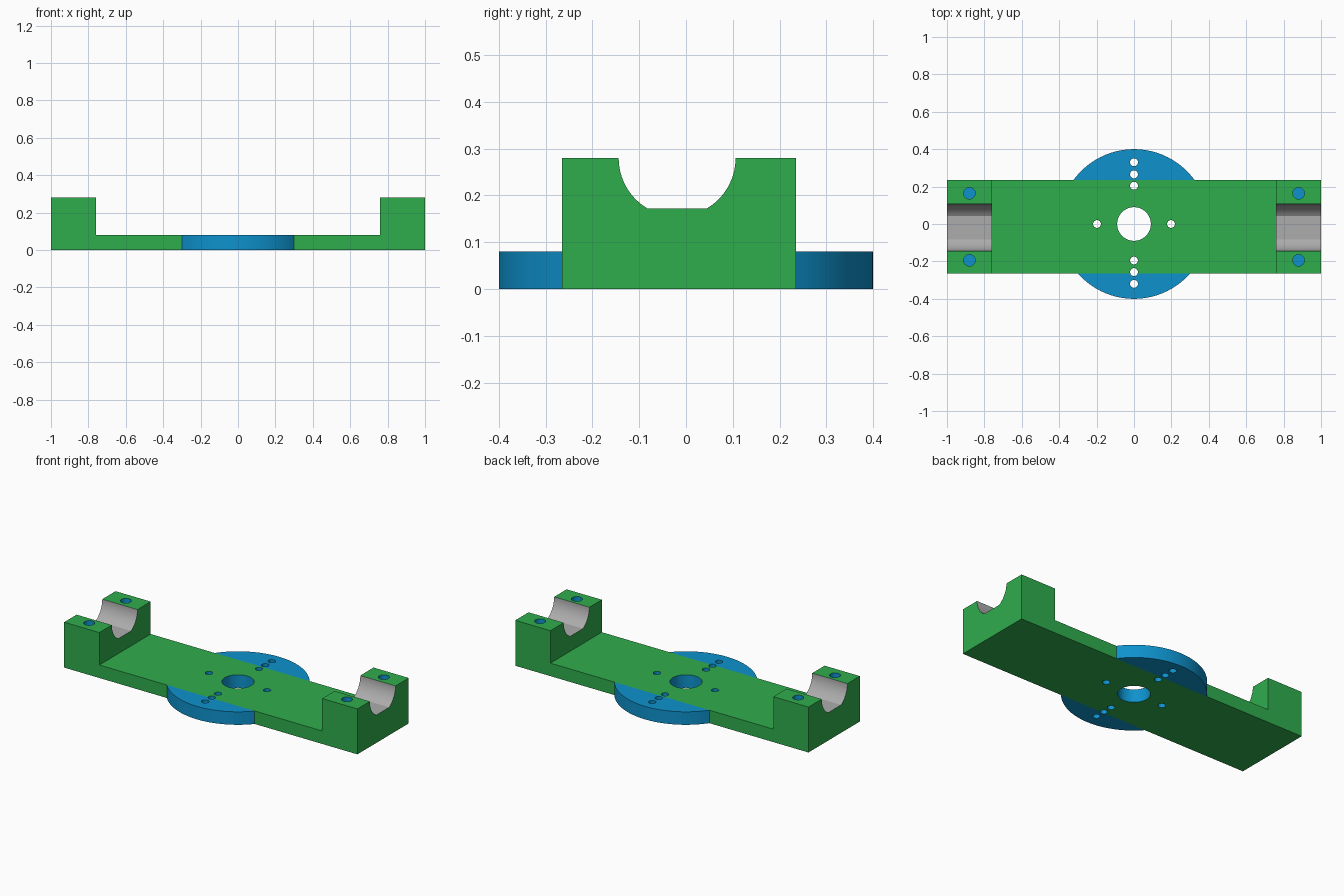
import bpy, bmesh, math
from mathutils import Vector

if "Cube" in bpy.data.objects:
    bpy.data.objects.remove(bpy.data.objects["Cube"])


def material(name, r, g, b):
    lin = lambda c: ((c / 255 + 0.055) / 1.055) ** 2.4
    m = bpy.data.materials.new(name)
    m.diffuse_color = (lin(r), lin(g), lin(b), 1)
    m.use_nodes = True
    m.node_tree.nodes["Principled BSDF"].inputs["Base Color"].default_value = m.diffuse_color
    return m


GREEN = material("green", 47, 173, 77)
BLUE = material("blue", 14, 146, 205)
GREY = material("grey", 172, 172, 172)

Y0, Y1 = -0.265, 0.235      # bar front and back
YC = -0.019                 # groove centre
BASE, TOP = 0.08, 0.28      # plate and block heights
INNER = 0.76                # inner face of the end blocks


def prism(name, pts, lo, hi, axis, mat):
    """Extrude a 2D outline from lo to hi along the given axis."""
    place = {'X': lambda a, b, t: (t, a, b),
             'Y': lambda a, b, t: (a, t, b),
             'Z': lambda a, b, t: (a, b, t)}[axis]
    bm = bmesh.new()
    face = bm.faces.new([bm.verts.new(place(a, b, lo)) for a, b in pts])
    ext = bmesh.ops.extrude_face_region(bm, geom=[face])
    moved = [g for g in ext["geom"] if isinstance(g, bmesh.types.BMVert)]
    bmesh.ops.translate(bm, verts=moved, vec=Vector(place(0, 0, hi - lo)))
    bmesh.ops.recalc_face_normals(bm, faces=bm.faces)
    me = bpy.data.meshes.new(name)
    bm.to_mesh(me)
    bm.free()
    me.materials.append(mat)
    ob = bpy.data.objects.new(name, me)
    bpy.context.collection.objects.link(ob)
    return ob


def arc(cx, cy, r, a0, a1, n):
    return [(cx + r * math.cos(a0 + (a1 - a0) * i / n),
             cy + r * math.sin(a0 + (a1 - a0) * i / n)) for i in range(n + 1)]


def hole(x, y, r, lo, hi, n=32):
    return prism("hole_cutter", arc(x, y, r, 0, math.tau, n)[:-1], lo, hi, 'Z', BLUE)


def cut(ob, cutters):
    bpy.context.view_layer.objects.active = ob
    for c in cutters:
        mod = ob.modifiers.new("cut", 'BOOLEAN')
        mod.operation = 'DIFFERENCE'
        mod.solver = 'EXACT'
        mod.material_mode = 'TRANSFER'
        mod.object = c
        bpy.ops.object.modifier_apply(modifier=mod.name)


# Bar with a raised block at each end
bar = prism("bar_with_end_blocks",
            [(-1, 0), (1, 0), (1, TOP), (INNER, TOP), (INNER, BASE),
             (-INNER, BASE), (-INNER, TOP), (-1, TOP)], Y0, Y1, 'Y', GREEN)

# Round disc sticking out in front of and behind the bar
R = 0.4
a, b = math.asin(Y1 / R), math.asin(Y0 / R)
back = prism("disc_back", arc(0, 0, R, a, math.pi - a, 48), 0, BASE, 'Z', BLUE)
front = prism("disc_front", arc(0, 0, R, b, -math.pi - b, 48), 0, BASE, 'Z', BLUE)

# Centre bore and small through holes
through = [hole(0, 0, 0.09, -0.1, 0.4, 64)]
for y in (0.33, 0.265, 0.205, -0.195, -0.257, -0.32):
    through.append(hole(0, y, 0.021, -0.1, 0.4))
for x in (-0.198, 0.198):
    through.append(hole(x, 0, 0.021, -0.1, 0.4))

# Blind bolt holes and flat-bottomed round grooves in the blocks
block_cuts = []
dip = math.asin(0.108 / 0.125)
groove = (arc(YC, TOP, 0.125, math.pi, math.pi + dip, 16)
          + arc(YC, TOP, 0.125, -dip, 0, 16)
          + [(YC + 0.125, TOP + 0.1), (YC - 0.125, TOP + 0.1)])
for s in (-1, 1):
    for y in (0.164, -0.194):
        block_cuts.append(hole(s * 0.88, y, 0.031, BASE, 0.4))
    lo, hi = sorted((s * 0.7, s * 1.1))
    block_cuts.append(prism("groove_cutter", groove, lo, hi, 'X', GREY))

cut(bar, through + block_cuts)
cut(back, through[1:3])
cut(front, through[5:7])
for c in through + block_cuts:
    bpy.data.objects.remove(c, do_unlink=True)

# Smooth the round walls, keep edges sharp
for ob in (bar, back, front):
    bpy.ops.object.select_all(action='DESELECT')
    ob.select_set(True)
    bpy.context.view_layer.objects.active = ob
    bpy.ops.object.shade_smooth_by_angle(angle=math.radians(25))
